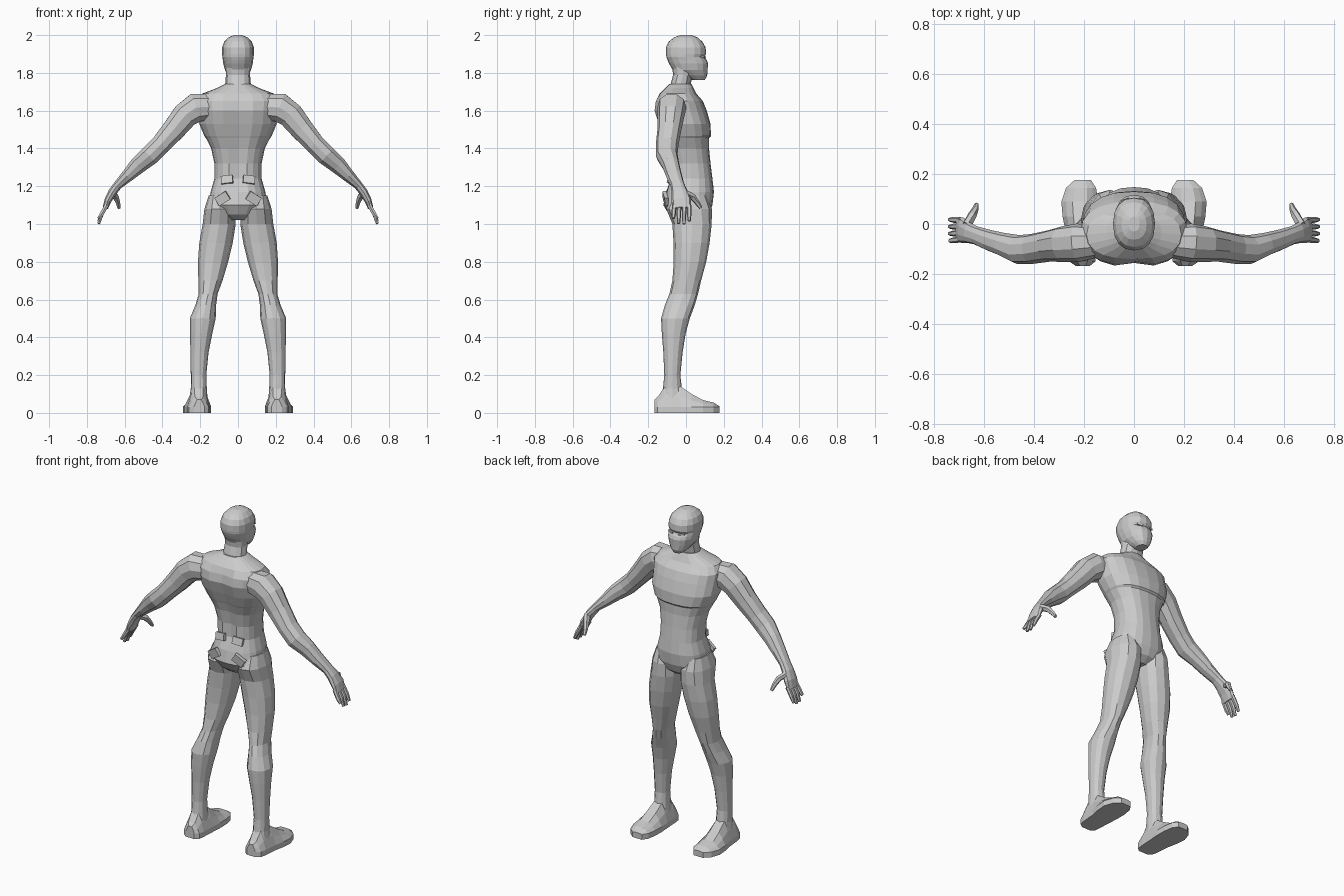
import bpy, bmesh, math
from mathutils import Vector


def skin(name, rings, mirror=False):
    """Join equal-length point rings into a closed, flat-shaded mesh."""
    bm = bmesh.new()
    rows = [[bm.verts.new(p) for p in r] for r in rings]
    n = len(rows[0])
    for a, b in zip(rows, rows[1:]):
        for i in range(n):
            j = (i + 1) % n
            bm.faces.new((a[i], a[j], b[j], b[i]))
    bm.faces.new(rows[0][::-1])
    bm.faces.new(rows[-1])
    bmesh.ops.recalc_face_normals(bm, faces=bm.faces)
    me = bpy.data.meshes.new(name)
    bm.to_mesh(me)
    bm.free()
    ob = bpy.data.objects.new(name, me)
    bpy.context.collection.objects.link(ob)
    if mirror:
        add_mirror(ob)
    return ob


def add_mirror(ob):
    origin = bpy.data.objects.get("mirror_origin")
    if not origin:
        origin = bpy.data.objects.new("mirror_origin", None)
        bpy.context.collection.objects.link(origin)
        origin.hide_render = True
    ob.modifiers.new("Mirror", 'MIRROR').mirror_object = origin


def super_circle(n, p):
    pts = []
    for i in range(n):
        a = 2 * math.pi * i / n
        c, s = math.cos(a), math.sin(a)
        pts.append((math.copysign(abs(c) ** (2 / p), c),
                    math.copysign(abs(s) ** (2 / p), s)))
    return pts


def stack(name, sections, n, p=2.2, mirror=False, groove=()):
    """Horizontal sections: z, x0, x1, y_back, y_front."""
    rings = []
    for z, x0, x1, yb, yf in sections:
        ring = [Vector(((x0 + x1) / 2 + c * (x1 - x0) / 2,
                        (yb + yf) / 2 + s * (yf - yb) / 2, z))
                for c, s in super_circle(n, p)]
        if groove and groove[0] < z < groove[1]:
            ring[3 * n // 4].y += 0.016
        rings.append(ring)
    return skin(name, rings, mirror)


def limb(name, path, n, p=2.2):
    """Sections across a path: x, y, z, half width in y, half thickness."""
    c = [Vector(q[:3]) for q in path]
    rings = []
    for i, q in enumerate(path):
        t = (c[min(i + 1, len(c) - 1)] - c[max(i - 1, 0)]).normalized()
        u = Vector((0, 1, 0))
        u = (u - t * u.dot(t)).normalized()
        v = t.cross(u)
        rings.append([c[i] + u * a * q[3] + v * b * q[4] for a, b in super_circle(n, p)])
    return skin(name, rings, True)


def sym(rows):
    return [(z, -w, w, yb, yf) for z, w, yb, yf in rows]


# Torso with chest step, narrow waist and spine groove
stack("torso", sym([
    (1.02, .05, -.05, .08), (1.05, .11, -.09, .12), (1.10, .155, -.12, .14),
    (1.17, .145, -.105, .148), (1.24, .125, -.085, .14), (1.32, .125, -.085, .13),
    (1.40, .142, -.10, .122), (1.455, .17, -.12, .122), (1.465, .178, -.125, .132),
    (1.53, .205, -.15, .13), (1.60, .21, -.172, .11), (1.65, .215, -.165, .09),
    (1.69, .19, -.14, .055), (1.72, .11, -.11, .04), (1.74, .07, -.09, .03)]),
    20, 2.4, groove=(1.2, 1.66))

# Neck
stack("neck", sym([(1.68, .10, -.12, .05), (1.74, .068, -.082, .025),
                   (1.79, .064, -.068, .035), (1.84, .066, -.075, .04)]), 12)

# Head: chin, jaw, nose, recessed eyes, brow and crown
stack("head", sym([
    (1.763, .03, .03, .10), (1.785, .05, -.02, .112), (1.815, .069, -.07, .114),
    (1.85, .078, -.09, .117), (1.868, .080, -.098, .110), (1.885, .083, -.104, .097),
    (1.90, .084, -.106, .106), (1.935, .084, -.106, .104), (1.965, .073, -.092, .087),
    (1.988, .05, -.063, .06), (2.0, .022, -.03, .03)]), 16, 2.3)

# Legs: thigh, knee, calf, ankle
stack("leg", [
    (1.15, .05, .155, -.07, .11), (1.08, .012, .178, -.105, .137),
    (1.0, .012, .187, -.072, .136), (.90, .028, .205, -.066, .125),
    (.80, .052, .212, -.065, .107), (.70, .082, .210, -.072, .080),
    (.63, .108, .208, -.088, .064), (.57, .116, .226, -.112, .046),
    (.50, .118, .255, -.132, .020), (.42, .136, .254, -.128, -.002),
    (.32, .156, .252, -.12, -.018), (.20, .168, .250, -.115, -.03),
    (.13, .165, .25, -.122, -.022), (.06, .16, .26, -.14, .0)], 12, mirror=True)

# Feet: flat sole with sloping instep; y, centre x, half width, height
foot = []
for y, x, w, h in [(-.168, .205, .028, .07), (-.15, .207, .052, .085),
                   (-.115, .209, .058, .135), (-.03, .210, .064, .14),
                   (.03, .214, .072, .10), (.09, .217, .074, .068),
                   (.145, .212, .060, .055), (.177, .205, .032, .035)]:
    foot.append([(x - w, y, 0), (x + w, y, 0), (x + w, y, .032),
                 (x + w * .75, y, .032 + (h - .032) * .5), (x + w * .4, y, h),
                 (x - w * .4, y, h), (x - w * .75, y, .032 + (h - .032) * .5),
                 (x - w, y, .032)])
skin("foot", foot, True)

# Arms through to the palm
limb("arm", [
    (.15, -.07, 1.62, .065, .07), (.225, -.075, 1.615, .077, .080),
    (.28, -.08, 1.575, .072, .072), (.34, -.088, 1.50, .063, .064),
    (.41, -.10, 1.42, .060, .054), (.465, -.102, 1.365, .058, .055),
    (.525, -.082, 1.315, .047, .048), (.58, -.065, 1.26, .042, .036),
    (.635, -.045, 1.207, .037, .024), (.662, -.035, 1.172, .042, .024),
    (.687, -.025, 1.128, .052, .020), (.702, -.022, 1.085, .048, .015)], 10)

# Fingers and thumb
for i, (y, tip) in enumerate([(-.062, 1.03), (-.036, 1.003), (-.010, 1.0), (.016, 1.015)]):
    limb("finger", [(.695, y, 1.10, .012, .013), (.722, y * 1.05, 1.052, .012, .012),
                    (.738, y * 1.08, tip, .008, .008)], 6)
limb("thumb", [(.668, -.005, 1.165, .022, .016), (.648, .035, 1.145, .018, .017),
               (.636, .058, 1.115, .014, .013), (.630, .078, 1.085, .009, .009)], 6)


def plate(name, loc, size, rot):
    bpy.ops.mesh.primitive_cube_add(size=1, location=loc, rotation=rot)
    ob = bpy.context.object
    ob.name = name
    ob.scale = size
    add_mirror(ob)


# Angled plates on the lower back and buttocks, and eye slits
plate("lower_back_plate", (.058, -.083, 1.235), (.062, .02, .042), (-.25, .12, .15))
plate("hip_plate", (.082, -.108, 1.135), (.07, .02, .05), (.15, .55, .2))
plate("eye", (.034, .090, 1.883), (.034, .02, .010), (0, -.15, -.3))
